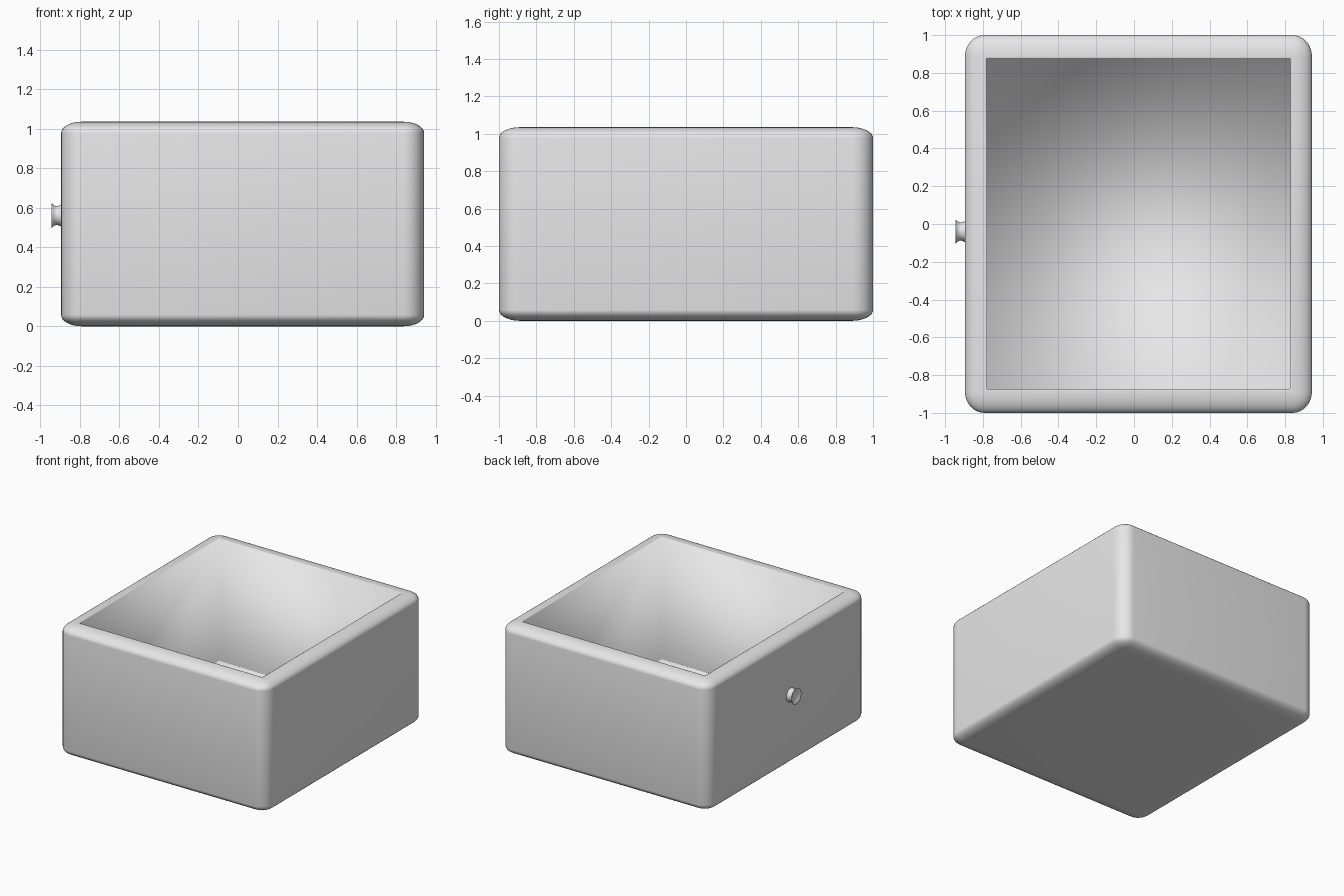
import bpy, bmesh, math
from mathutils import Vector

old = bpy.data.objects.get("Cube")
if old:
    bpy.data.objects.remove(old)

grey = bpy.data.materials.new("light_grey")
grey.use_nodes = True
colour = (0.8, 0.8, 0.8, 1)
grey.diffuse_color = colour
grey.node_tree.nodes["Principled BSDF"].inputs["Base Color"].default_value = colour


def finish(bm, name, location):
    """Turn a bmesh into a smooth grey object."""
    bmesh.ops.recalc_face_normals(bm, faces=bm.faces)
    for face in bm.faces:
        face.smooth = True
    mesh = bpy.data.meshes.new(name)
    bm.to_mesh(mesh)
    bm.free()
    mesh.materials.append(grey)
    obj = bpy.data.objects.new(name, mesh)
    obj.location = location
    bpy.context.collection.objects.link(obj)
    return obj


# Open box: rounded unit cube, hollowed from the top, then stretched to size
SIZE = Vector((1.837, 2.0, 1.035))
WALL, ROUND, LIP = 0.06, 0.056, 0.004
bm = bmesh.new()
bmesh.ops.create_cube(bm, size=1)
bmesh.ops.bevel(bm, geom=bm.edges[:], offset=ROUND, segments=8,
                profile=0.5, affect='EDGES')
top = max(bm.faces, key=lambda f: f.calc_center_median().z)


def step(inset, depth):
    """Inset the top face and push it down, leaving a ring of side faces."""
    bmesh.ops.inset_region(bm, faces=[top], thickness=inset, depth=0,
                           use_even_offset=True)
    bmesh.ops.translate(bm, verts=top.verts, vec=(0, 0, -depth))


step(WALL - ROUND - 0.001, 0)           # flat rim
step(LIP, LIP)                          # chamfered inner lip
for inset, depth in ((0, 1 - WALL - 2 * LIP), (LIP, LIP)):   # wall, floor edge
    if inset:
        step(inset, depth)
    else:
        ring = bmesh.ops.extrude_discrete_faces
        loop = list(top.verts)
        lower = [bm.verts.new(v.co - Vector((0, 0, depth))) for v in loop]
        bm.faces.remove(top)
        for i in range(4):
            j = (i + 1) % 4
            bm.faces.new((loop[i], loop[j], lower[j], lower[i]))
        top = bm.faces.new(lower)
bmesh.ops.scale(bm, verts=bm.verts, vec=SIZE)
finish(bm, "open_box", (0.0235, 0, SIZE.z / 2))

# Knob: waisted spool with a dished end, spun around the x axis
profile = [(0.01, 0.056), (0, 0.056), (-0.012, 0.05), (-0.025, 0.047),
           (-0.038, 0.053), (-0.047, 0.062), (-0.05, 0.062),
           (-0.046, 0.053), (-0.037, 0.03), (-0.034, 0)]
bm = bmesh.new()
verts = [bm.verts.new((x, 0, r)) for x, r in profile]
edges = [bm.edges.new(pair) for pair in zip(verts, verts[1:])]
bmesh.ops.spin(bm, geom=verts + edges, cent=(0, 0, 0), axis=(1, 0, 0),
               angle=math.tau, steps=32)
bmesh.ops.remove_doubles(bm, verts=bm.verts, dist=0.0005)
finish(bm, "side_knob", (-0.895, -0.04, 0.56))
